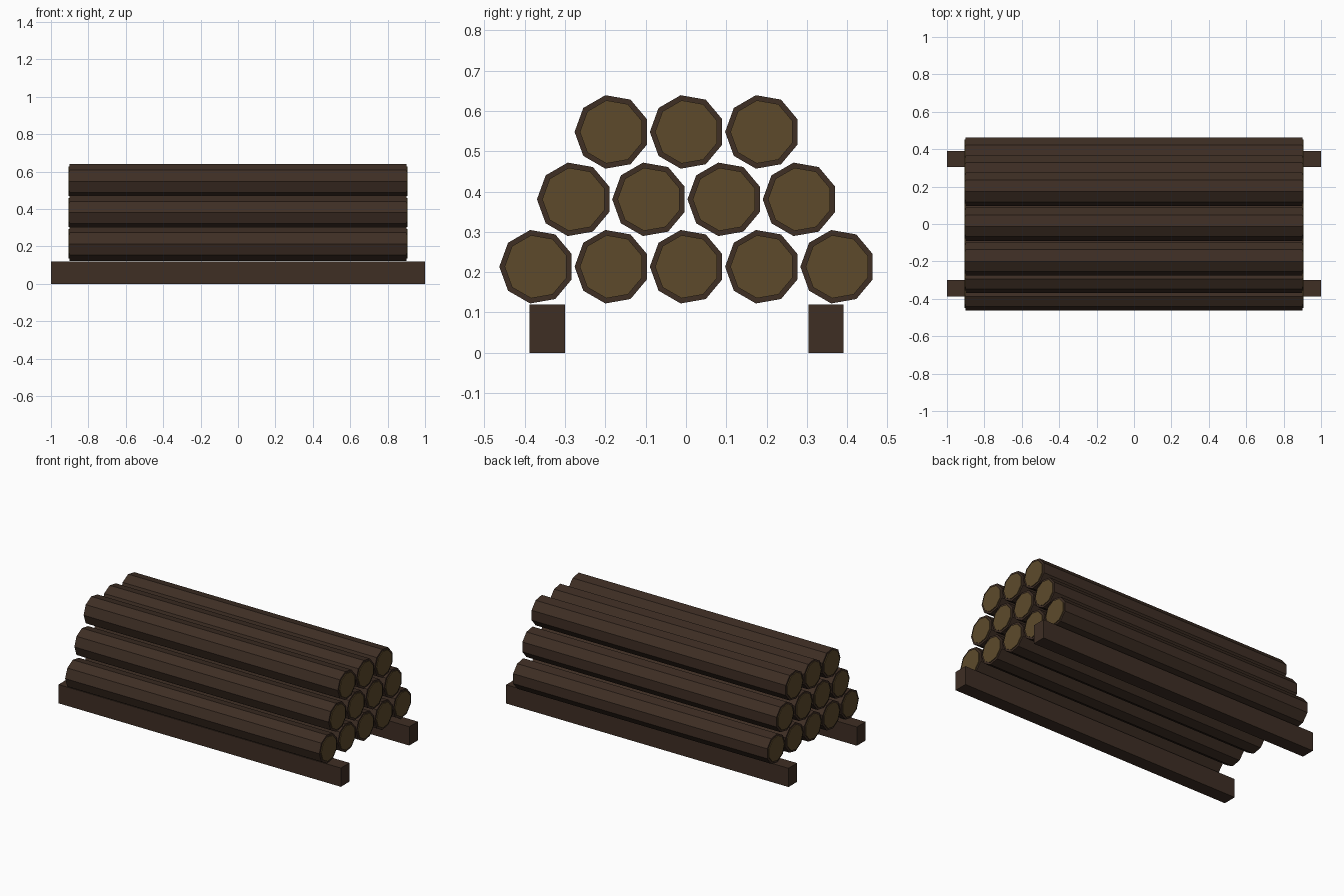
import bpy, bmesh, math

if "Cube" in bpy.data.objects:
    bpy.data.objects.remove(bpy.data.objects["Cube"])

def material(name, srgb):
    m = bpy.data.materials.new(name)
    lin = [((c / 255 + 0.055) / 1.055) ** 2.4 for c in srgb]
    m.diffuse_color = (*lin, 1)
    m.use_nodes = True
    m.node_tree.nodes["Principled BSDF"].inputs["Base Color"].default_value = m.diffuse_color
    return m

BARK = material("dark bark brown", (62, 46, 36))
CUT = material("cut wood tan", (93, 74, 43))

R, STEP, Y0 = 0.0925, 0.1867, 0.0028   # log radius, spacing, sideways centre

def prism(name, radius, half_len, x, y, z, mat):
    """Nine-sided prism along x with one corner pointing to -y."""
    bm = bmesh.new()
    ring = []
    for i in range(9):
        a = math.pi + i * math.tau / 9
        ring.append(bm.verts.new((-half_len, radius * math.cos(a), radius * math.sin(a))))
    face = bm.faces.new(ring)
    ext = bmesh.ops.extrude_face_region(bm, geom=[face], use_keep_orig=True)
    moved = [v for v in ext["geom"] if isinstance(v, bmesh.types.BMVert)]
    bmesh.ops.translate(bm, verts=moved, vec=(2 * half_len, 0, 0))
    bmesh.ops.recalc_face_normals(bm, faces=bm.faces)
    add(name, bm, (x, y, z), mat)

def add(name, bm, loc, mat):
    me = bpy.data.meshes.new(name)
    bm.to_mesh(me)
    bm.free()
    me.materials.append(mat)
    ob = bpy.data.objects.new(name, me)
    ob.location = loc
    bpy.context.collection.objects.link(ob)

# Stacked logs with thin pale discs on both ends
for row, count in enumerate((5, 4, 3)):
    z = 0.2135 + row * 0.1672
    for i in range(count):
        y = Y0 + (i - (count - 1) / 2) * STEP
        prism(f"log_{row}_{i}", R, 0.9, 0, y, z, BARK)
        for side in (-1, 1):
            prism(f"log_end_{row}_{i}_{'left' if side < 0 else 'right'}",
                  0.0795, 0.004, side * 0.901, y, z, CUT)

# Two ground rails under the stack
for side, name in ((-1, "front_rail"), (1, "back_rail")):
    bm = bmesh.new()
    bmesh.ops.create_cube(bm, size=1)
    bmesh.ops.scale(bm, vec=(2, 0.087, 0.12), verts=bm.verts)
    add(name, bm, (0, Y0 + side * 0.346 - 0.001, 0.06), BARK)
